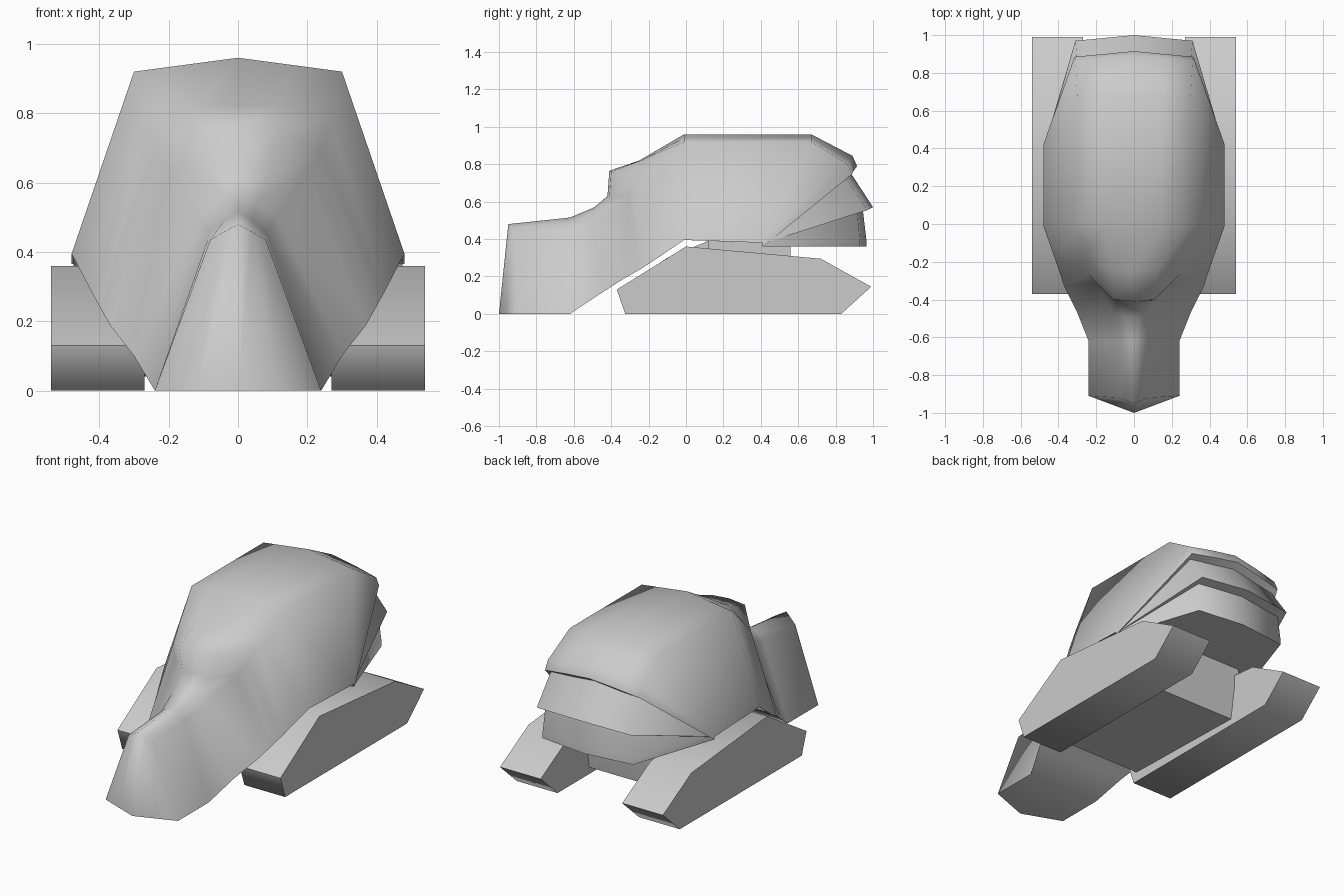
import bpy, bmesh
from math import radians

if "Cube" in bpy.data.objects:
    bpy.data.objects.remove(bpy.data.objects["Cube"])


def finish(bm, name, angle):
    bmesh.ops.recalc_face_normals(bm, faces=bm.faces[:])
    me = bpy.data.meshes.new(name)
    bm.to_mesh(me)
    bm.free()
    ob = bpy.data.objects.new(name, me)
    bpy.context.collection.objects.link(ob)
    bpy.ops.object.select_all(action='DESELECT')
    ob.select_set(True)
    bpy.context.view_layer.objects.active = ob
    bpy.ops.object.shade_smooth_by_angle(angle=radians(angle))
    return ob


def loft(name, sections, floor=False, angle=70):
    """Skin half sections (ridge to rim), mirrored across x = 0."""
    bm = bmesh.new()
    cache = {}

    def vert(p):
        key = tuple(round(c, 4) for c in p)
        if key not in cache:
            cache[key] = bm.verts.new(p)
        return cache[key]

    def face(vs):
        vs = list(dict.fromkeys(vs))
        if len(vs) > 2 and bm.faces.get(vs) is None:
            bm.faces.new(vs)

    rows = []
    for s in sections:
        left = [(-x, y, z) for x, y, z in reversed(s[1:])]
        rows.append([vert(p) for p in left + list(s)])
    for a, b in zip(rows, rows[1:]):
        for i in range(len(a) - 1):
            face([a[i], a[i + 1], b[i + 1], b[i]])
        if floor:
            face([a[0], b[0], b[-1], a[-1]])
    if floor:
        face([rows[0][0], rows[0][len(rows[0]) // 2], rows[0][-1]])
    return finish(bm, name, angle)


def prism(name, profile, x0, x1, angle=75):
    """Extrude a y-z profile along x."""
    bm = bmesh.new()
    f = bm.faces.new([bm.verts.new((x0, y, z)) for y, z in profile])
    ext = bmesh.ops.extrude_face_region(bm, geom=[f])['geom']
    vs = [v for v in ext if isinstance(v, bmesh.types.BMVert)]
    bmesh.ops.translate(bm, verts=vs, vec=(x1 - x0, 0, 0))
    # the extrusion leaves the start cap in place only if the region was open
    if len(bm.faces) < len(profile) + 2:
        bmesh.ops.holes_fill(bm, edges=bm.edges[:])
    return finish(bm, name, angle)


# Main shell: snout, brow step, dome and rear lip
loft("body_shell", [
    [(0, -1, 0), (.12, -.955, 0), (.24, -.91, 0), (.24, -.91, 0)],
    [(0, -.95, .48), (.04, -.935, .458), (.08, -.92, .435), (.24, -.91, 0)],
    [(0, -.62, .515), (.04, -.62, .49), (.08, -.62, .455), (.24, -.62, 0)],
    [(0, -.49, .57), (.05, -.49, .545), (.11, -.47, .50), (.30, -.47, .10)],
    [(0, -.42, .63), (.08, -.41, .62), (.20, -.31, .63), (.37, -.33, .19)],
    [(0, -.41, .765), (.11, -.40, .76), (.24, -.27, .69), (.395, -.25, .235)],
    [(0, -.25, .82), (.12, -.24, .82), (.265, -.17, .78), (.42, -.18, .28)],
    [(0, -.01, .96), (.15, -.01, .94), (.30, -.01, .92), (.48, -.01, .395)],
    [(0, .67, .96), (.15, .67, .94), (.30, .67, .92), (.48, .41, .38)],
    [(0, .89, .845), (.155, .88, .825), (.31, .865, .80), (.48, .41, .38)],
    [(0, .915, .79), (.155, .90, .77), (.315, .885, .745), (.48, .42, .365)],
    [(0, .87, .76), (.15, .86, .74), (.30, .84, .72), (.46, .41, .365)],
], floor=True, angle=75)

# Upper rear plate, fanning out from the rim corners
loft("upper_rear_plate", [
    [(0, .87, .77), (.30, .85, .73), (.47, .41, .375)],
    [(0, 1.0, .57), (.31, .97, .555), (.475, .41, .375)],
    [(0, .93, .55), (.29, .90, .54), (.46, .41, .375)],
])

# Lower rear plate and its floor
loft("lower_rear_plate", [
    [(0, .945, .56), (.29, .915, .55), (.465, .41, .385)],
    [(0, .965, .39), (.30, .93, .39), (.475, .41, .38)],
    [(0, .965, .36), (.30, .93, .36), (.475, .41, .36)],
    [(0, .41, .36), (.30, .41, .36), (.475, .41, .36)],
])

# Tracks on both sides
track = [(-.37, .13), (-.325, 0), (.83, 0), (.99, .145), (.72, .295), (0, .36)]
for side, name in ((1, "right_track"), (-1, "left_track")):
    prism(name, track, side * .27, side * .54)

# Belly block filling the gap between the tracks, and the axle above it
prism("belly_block", [(-.3, .06), (.53, .04), (.56, .23), (.56, .375),
                      (.12, .39), (-.1, .3), (-.3, .16)], -.27, .27)
prism("axle_block", [(.12, .25), (.56, .25), (.56, .375), (.12, .39)], -.3, .3)
